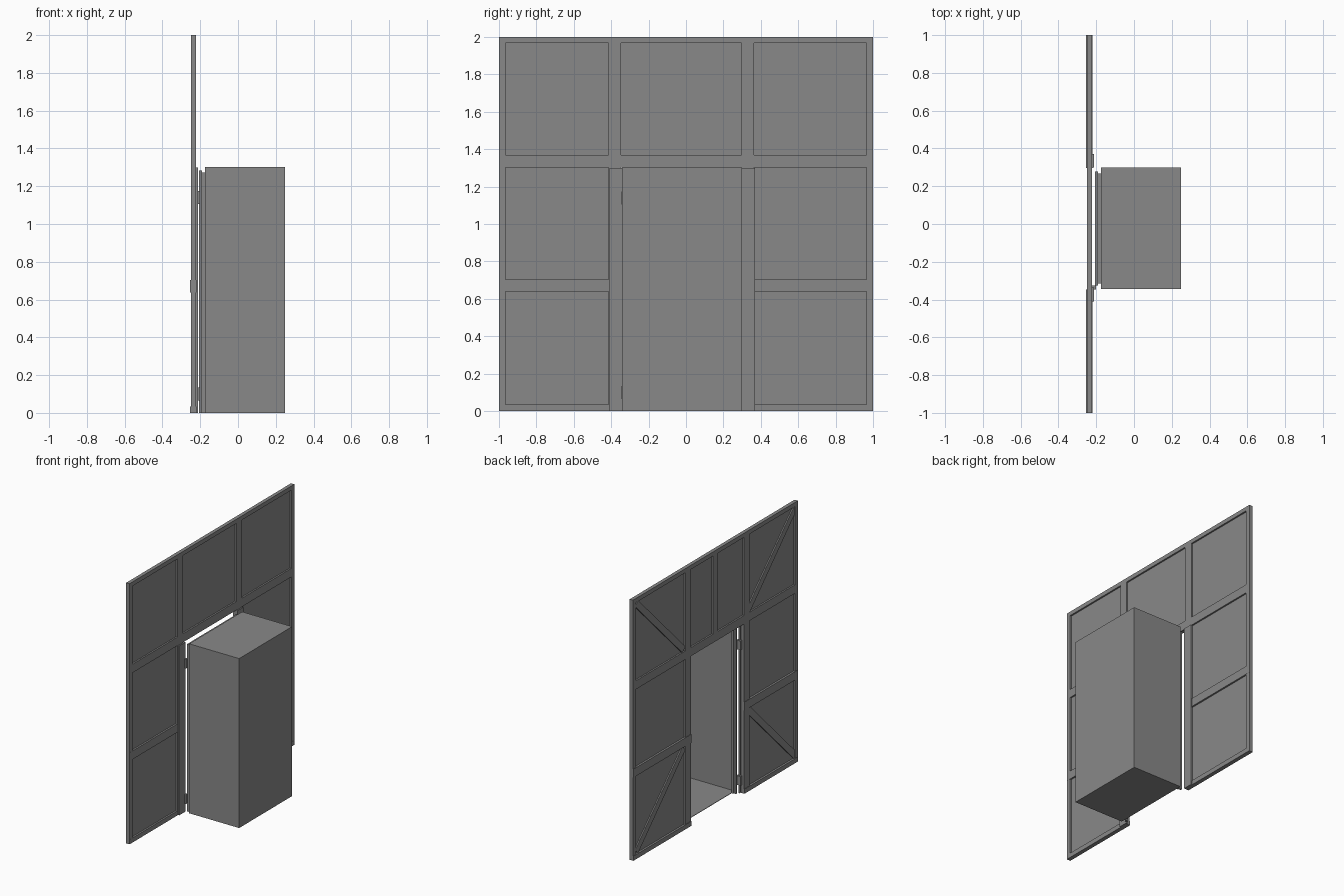
import bpy
import math

old = bpy.data.objects.get("Cube")
if old:
    bpy.data.objects.remove(old, do_unlink=True)

GREY = (0.25, 0.25, 0.25, 1)
mat = bpy.data.materials.new("plain grey")
mat.use_nodes = True
mat.diffuse_color = GREY
mat.node_tree.nodes["Principled BSDF"].inputs["Base Color"].default_value = GREY


def box(name, x, y, z, tilt=0):
    """Box from (low, high) pairs, optionally tilted about x."""
    bpy.ops.mesh.primitive_cube_add(size=1)
    ob = bpy.context.object
    ob.name = name
    ob.location = [(a + b) / 2 for a, b in (x, y, z)]
    ob.scale = [b - a for a, b in (x, y, z)]
    ob.rotation_euler.x = tilt
    ob.data.materials.append(mat)
    return ob


def portal(name, x, y, top, t):
    """Two jambs and a header, open at the bottom."""
    box(name + "_jamb_right", x, (y[0], y[0] + t), (0, top))
    box(name + "_jamb_left", x, (y[1] - t, y[1]), (0, top))
    box(name + "_header", x, (y[0] + t, y[1] - t), (top - t, top))


WALL = (-0.25, -0.222)
RAIL = (-0.253, -0.221)
SHEET = (-0.238, -0.234)
DOOR = (-0.348, 0.296)

# wall sheets around the doorway
box("sheet_right", SHEET, (-0.99, DOOR[0]), (0.01, 1.99))
box("sheet_left", SHEET, (DOOR[1], 0.99), (0.01, 1.99))
box("sheet_above_door", SHEET, DOOR, (1.31, 1.99))

# upright posts
for name, y in (("end_post_right", (-1, -0.965)), ("door_post_right", (-0.415, DOOR[0])),
                ("door_post_left", (DOOR[1], 0.363)), ("end_post_left", (0.965, 1))):
    box(name, WALL, y, (0, 2))
box("short_post", (WALL[0], SHEET[0]), (-0.03, 0.03), (1.368, 1.97))

# horizontal rails
box("top_rail", WALL, (-1, 1), (1.968, 2))
box("lintel_rail", WALL, (-1, 1), (1.302, 1.368))
for side, y in (("right", (-1, DOOR[0])), ("left", (DOOR[1], 1))):
    box("middle_rail_" + side, RAIL, y, (0.638, 0.703))
    box("bottom_rail_" + side, RAIL, y, (0, 0.035))

# diagonal braces in the four corner bays
for level, z, up in (("lower", 0.338, 1), ("upper", 1.668, -1)):
    for side, y, s in (("right", -0.69, 1), ("left", 0.664, -1)):
        box(f"brace_{level}_{side}", (-0.247, SHEET[0]), (y - 0.405, y + 0.405),
            (z - 0.025, z + 0.025), s * up * math.pi / 4)

# trim behind the door posts
box("door_trim_right", (-0.222, -0.212), (-0.41, -0.335), (0, 1.3))
box("door_trim_left", (-0.222, -0.212), (0.298, 0.37), (0, 1.3))

# stepped frame between wall and cabin
portal("outer_frame", (-0.207, -0.19), (-0.325, 0.278), 1.282, 0.014)
portal("inner_frame", (-0.19, -0.174), (-0.315, 0.268), 1.272, 0.01)

# hinge plates on the right jamb
for i, z in enumerate((0.1, 1.14)):
    box(f"hinge_{i}", (-0.235, -0.2), (-0.346, -0.325), (z - 0.035, z + 0.035))

# hollow cabin, open towards the doorway
CX, CY, CZ, T = (-0.175, 0.25), (-0.343, 0.3), (0, 1.301), 0.004
box("cabin_floor", CX, CY, (0, T))
box("cabin_roof", CX, CY, (CZ[1] - T, CZ[1]))
box("cabin_back", (CX[1] - T, CX[1]), CY, CZ)
box("cabin_side_right", CX, (CY[0], CY[0] + T), CZ)
box("cabin_side_left", CX, (CY[1] - T, CY[1]), CZ)
